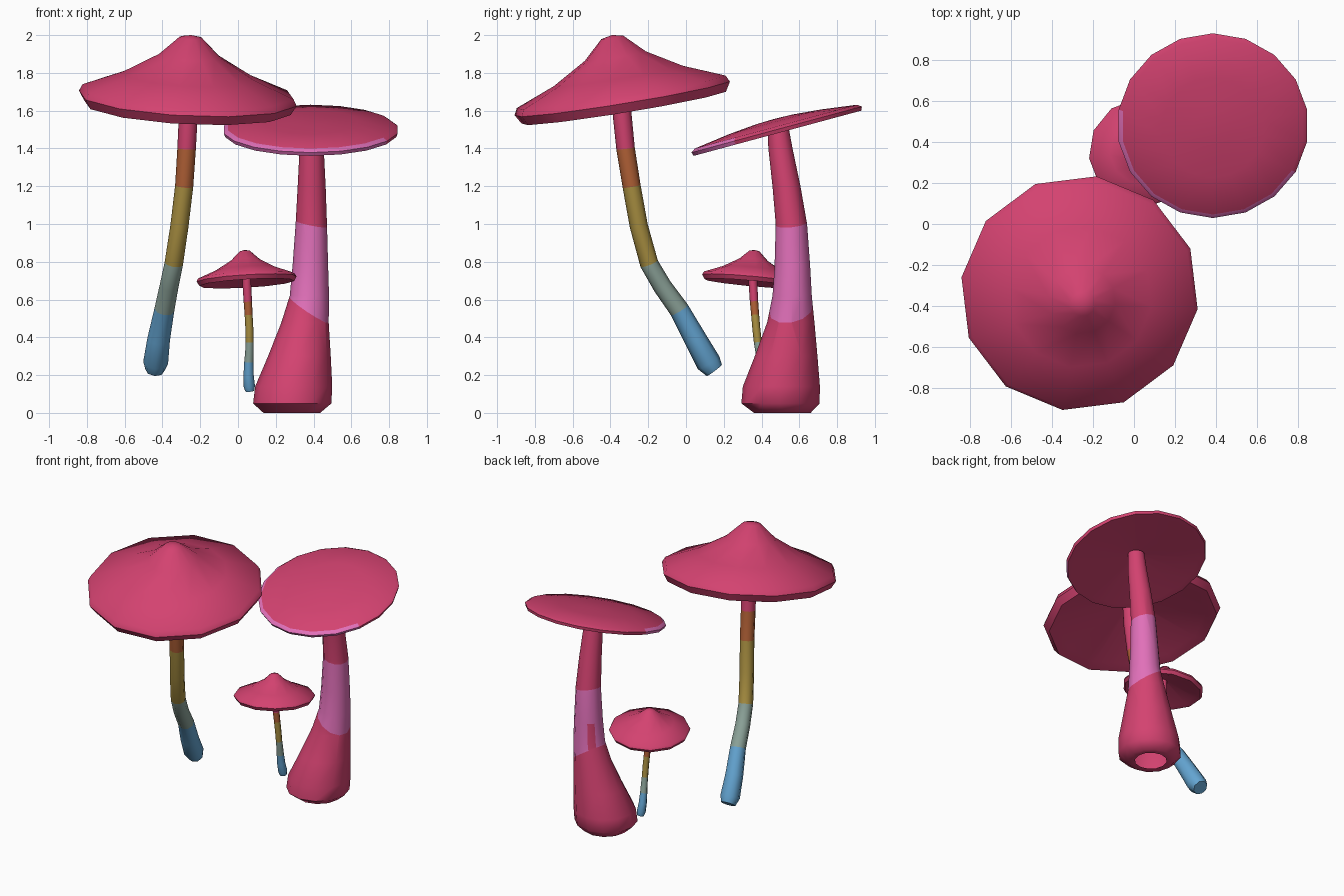
import bpy, bmesh
from math import sin, cos, pi, atan2, degrees, radians
from mathutils import Vector

cube = bpy.data.objects.get("Cube")
if cube:
    bpy.data.objects.remove(cube, do_unlink=True)


def material(name, rgb):
    m = bpy.data.materials.new(name)
    m.use_nodes = True
    m.diffuse_color = (*rgb, 1)
    m.node_tree.nodes["Principled BSDF"].inputs["Base Color"].default_value = (*rgb, 1)
    return m


PINK, LILAC, BLUE, TEAL, YELLOW, ORANGE = range(6)
MATS = [
    material("pink", (0.655, 0.055, 0.163)),
    material("lilac", (0.75, 0.162, 0.485)),
    material("blue", (0.127, 0.376, 0.645)),
    material("grey teal", (0.27, 0.376, 0.328)),
    material("mustard", (0.413, 0.287, 0.055)),
    material("rust orange", (0.456, 0.122, 0.038)),
]
UP = Vector((0, 0, 1))


def finish(name, bm, angle=50):
    me = bpy.data.meshes.new(name)
    bm.to_mesh(me)
    bm.free()
    for m in MATS:
        me.materials.append(m)
    ob = bpy.data.objects.new(name, me)
    bpy.context.collection.objects.link(ob)
    bpy.ops.object.select_all(action='DESELECT')
    ob.select_set(True)
    bpy.context.view_layer.objects.active = ob
    bpy.ops.object.shade_smooth_by_angle(angle=radians(angle))
    return ob


def bridge(bm, lower, upper, mat=PINK):
    """Quads between two rings of equal length, normals outward."""
    n = len(lower)
    faces = []
    for i in range(n):
        j = (i + 1) % n
        f = bm.faces.new((lower[i], lower[j], upper[j], upper[i]))
        f.material_index = mat
        faces.append(f)
    return faces


def cap(name, profile, centre, normal, sides, phase=0, scale=1, rim=(), lilac=None):
    """Lathed cap, profile from the apex over the rim to the underside, then tilted."""
    bm = bmesh.new()
    rot = UP.rotation_difference(Vector(normal).normalized()).to_matrix()

    def place(r, a, z):
        return bm.verts.new(Vector(centre) + rot @ Vector((r * cos(a), r * sin(a), z)) * scale)

    rings = [[place(r, radians(phase) + 2 * pi * i / sides, z) for i in range(sides)]
             for r, z in profile[1:-1]]
    for k in range(len(rings) - 1):
        for i, f in enumerate(bridge(bm, rings[k + 1], rings[k])):
            a = (phase + 360 * (i + 0.5) / sides) % 360
            if k in rim and lilac[0] < a < lilac[1]:
                f.material_index = LILAC
    # Close the apex and the underside with fans
    top, bottom = place(0, 0, profile[0][1]), place(0, 0, profile[-1][1])
    for i in range(sides):
        j = (i + 1) % sides
        bm.faces.new((rings[0][i], rings[0][j], top))
        bm.faces.new((rings[-1][j], rings[-1][i], bottom))
    return finish(name, bm)


def stem(path, sides, bands=None, level=False, close=True):
    """Tube through (x, y, z, radius) points, listed from the base up."""
    bm = bmesh.new()
    pts = [Vector(p[:3]) for p in path]
    rings = []
    for k, p in enumerate(pts):
        d = UP if level else (pts[min(k + 1, len(pts) - 1)] - pts[max(k - 1, 0)]).normalized()
        rot = UP.rotation_difference(d).to_matrix()
        rings.append([bm.verts.new(p + rot @ Vector((cos(a), sin(a), 0)) * path[k][3])
                      for a in (2 * pi * i / sides for i in range(sides))])
    for k in range(len(rings) - 1):
        bridge(bm, rings[k], rings[k + 1], bands[k] if bands else PINK)
    if close:
        f = bm.faces.new(rings[0][::-1])
        f.material_index = bands[0] if bands else PINK
    return bm


# Pointed caps: one bell profile, used large and small
BELL = [(0, 0.325), (0.06, 0.312), (0.165, 0.212), (0.35, 0.105), (0.565, 0.02),
        (0.583, -0.015), (0.553, -0.065), (0.48, -0.05), (0.05, 0.1), (0, 0.1)]
cap("large_cap", BELL, (-0.265, -0.34, 1.68), (0.05, -0.163, 1), 12, -8)
cap("small_cap", BELL, (0.045, 0.35, 0.715), (-0.06, 0.09, 1), 12, 6, 0.457)

# Thin, tilted plate cap with a partly lilac rim
PLATE = [(0, 0.058), (0.1, 0.055), (0.25, 0.042), (0.445, 0.016), (0.467, 0),
         (0.46, -0.02), (0.42, -0.018), (0.06, 0.03), (0, 0.03)]
cap("plate_cap", PLATE, (0.385, 0.48, 1.5), (0, -0.27, 1), 18, 10, rim=(2, 3), lilac=(165, 330))

# Banded stems
BANDS = [BLUE, BLUE, BLUE, TEAL, TEAL, YELLOW, YELLOW, ORANGE, PINK, PINK]
large = [(-0.44, 0.15, 0.225, 0.05), (-0.436, 0.12, 0.265, 0.066), (-0.42, 0.05, 0.39, 0.06),
         (-0.39, -0.035, 0.545, 0.053), (-0.365, -0.125, 0.67, 0.05), (-0.34, -0.195, 0.79, 0.049),
         (-0.31, -0.25, 0.99, 0.048), (-0.285, -0.288, 1.2, 0.048), (-0.272, -0.32, 1.4, 0.049),
         (-0.262, -0.34, 1.6, 0.05), (-0.258, -0.35, 1.8, 0.05)]
finish("large_stem", stem(large, 8, BANDS))
small = [(0.062, 0.428, 0.115, 0.023), (0.06, 0.424, 0.14, 0.03), (0.056, 0.412, 0.2, 0.027),
         (0.057, 0.4, 0.27, 0.024), (0.06, 0.39, 0.32, 0.022), (0.061, 0.38, 0.375, 0.021),
         (0.06, 0.372, 0.45, 0.021), (0.056, 0.366, 0.52, 0.021), (0.052, 0.36, 0.59, 0.022),
         (0.047, 0.355, 0.68, 0.023), (0.045, 0.352, 0.77, 0.023)]
finish("small_stem", stem(small, 8, BANDS))

# Thick stem, open underneath, with a lilac sleeve between two slanted cuts
thick = [(0.285, 0.51, 0, 0.105), (0.285, 0.51, 0, 0.15), (0.287, 0.5, 0.05, 0.207),
         (0.295, 0.505, 0.14, 0.204), (0.325, 0.53, 0.3, 0.166), (0.355, 0.555, 0.48, 0.125),
         (0.378, 0.562, 0.62, 0.104), (0.383, 0.563, 0.78, 0.094), (0.388, 0.558, 1.0, 0.083),
         (0.39, 0.532, 1.2, 0.074), (0.39, 0.5, 1.4, 0.064), (0.388, 0.485, 1.53, 0.055)]
bm = stem(thick, 12, level=True, close=False)
cuts = [(Vector((0.385, 0.56, 0.54)), Vector((0.65, -0.15, 1))),
        (Vector((0.385, 0.56, 1.0)), Vector((0.2, -0.1, 1)))]
for co, no in cuts:
    bmesh.ops.bisect_plane(bm, geom=bm.verts[:] + bm.edges[:] + bm.faces[:],
                           plane_co=co, plane_no=no, dist=0.0001)
for f in bm.faces:
    c = f.calc_center_median()
    above, below = [(c - co).dot(no) for co, no in cuts]
    around = degrees(atan2(c.y - 0.56, c.x - 0.382))
    gap = 120 < around < 150 and c.z < 0.78
    if above > 0 > below and not gap:
        f.material_index = LILAC
finish("thick_stem", bm)
